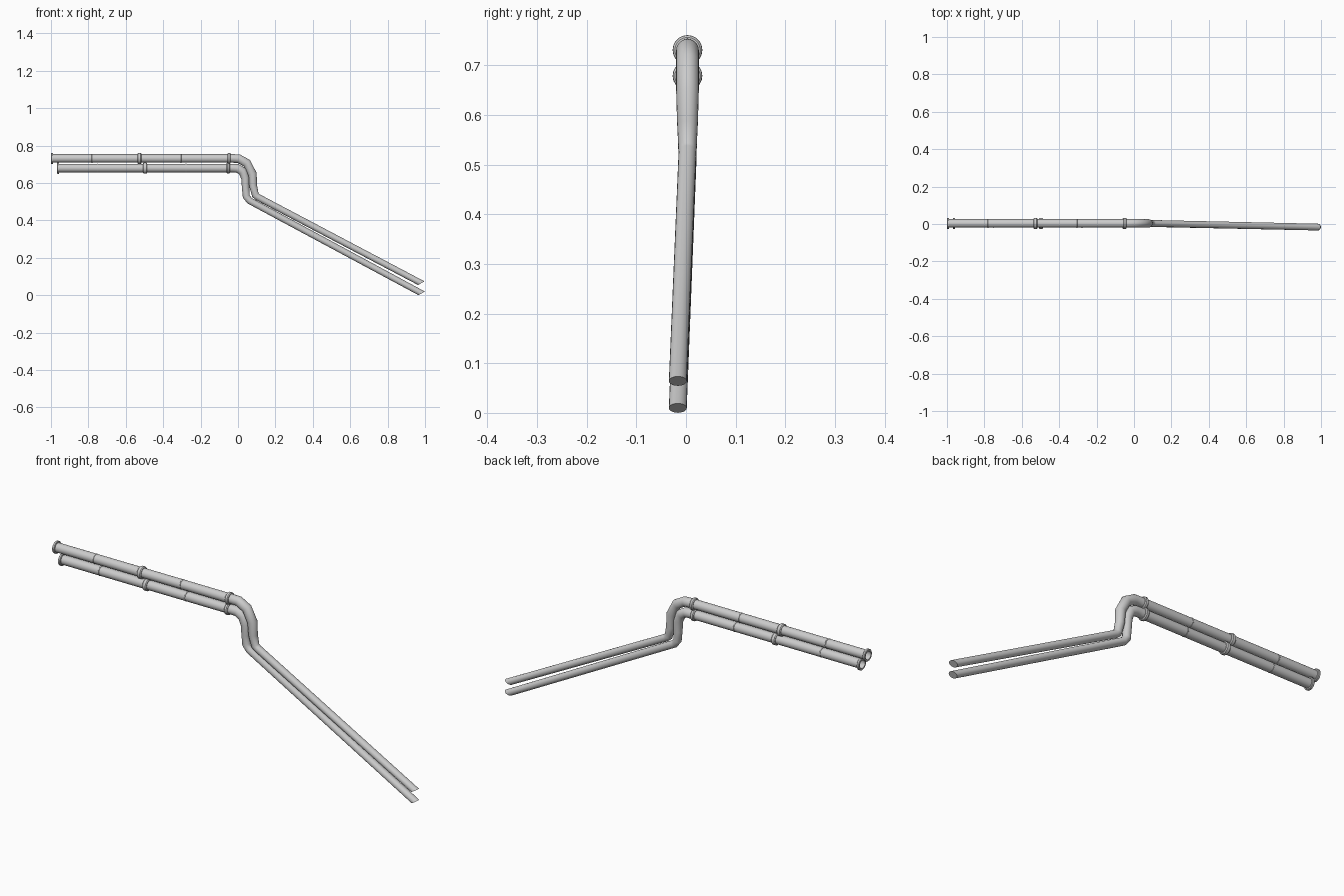
import bpy, bmesh, math
from mathutils import Vector

if "Cube" in bpy.data.objects:
    bpy.data.objects.remove(bpy.data.objects["Cube"])

SEG = 20
Y0, Y1 = 0.003, -0.0165   # straight run and far end offsets


def finish(bm, name, angle=40):
    bmesh.ops.recalc_face_normals(bm, faces=bm.faces)
    me = bpy.data.meshes.new(name)
    bm.to_mesh(me)
    bm.free()
    ob = bpy.data.objects.new(name, me)
    bpy.context.collection.objects.link(ob)
    bpy.ops.object.select_all(action='DESELECT')
    ob.select_set(True)
    bpy.context.view_layer.objects.active = ob
    bpy.ops.object.shade_smooth_by_angle(angle=math.radians(angle))
    return ob


def skin(bm, rings, closed=False):
    pairs = list(zip(rings, rings[1:]))
    if closed:
        pairs.append((rings[-1], rings[0]))
    for a, b in pairs:
        for i in range(SEG):
            j = (i + 1) % SEG
            bm.faces.new((a[i], a[j], b[j], b[i]))


def ring(bm, centre, side, r):
    # ellipse: "side" is the in-plane radius in xz, r the radius along y
    out = []
    for i in range(SEG):
        t = 2 * math.pi * i / SEG
        out.append(bm.verts.new(centre + side * math.cos(t) + Vector((0, r * math.sin(t), 0))))
    return out


def pipe(name, path):
    """Sweep with mitred joints; path entries are (x, y, z, radius)."""
    bm = bmesh.new()
    pts = [Vector(p[:3]) for p in path]
    rings = []
    for i, p in enumerate(pts):
        r = path[i][3]
        if i == len(pts) - 1:
            side = Vector((0.0175, 0, 0.0095))    # slanted end cut
        else:
            d1 = (pts[i + 1] - p).normalized()
            d0 = (p - pts[i - 1]).normalized() if i else d1
            t = (d0 + d1).normalized()
            side = Vector((-t.z, 0, t.x)).normalized() * (r / max(t.dot(d1), 0.5))
        rings.append(ring(bm, p, side, r))
    skin(bm, rings)
    bm.faces.new(rings[-1])
    return finish(bm, name)


def collar(name, x, z, w, r, inner=0.021, bevel=0.004):
    """Lathed ring around the straight run."""
    bm = bmesh.new()
    h = w / 2
    b = min(bevel, h * 0.6)
    prof = [(-h, inner), (-h, r - b), (-h + b, r), (h - b, r), (h, r - b), (h, inner)]
    rings = [ring(bm, Vector((x + dx, Y0, z)), Vector((0, 0, rr)), rr) for dx, rr in prof]
    skin(bm, rings, closed=True)
    return finish(bm, name, 30)


R = 0.0228
pipe("upper_pipe", [
    (-0.998, Y0, 0.731, R), (-0.03, Y0, 0.731, R), (0.003, Y0, 0.730, R),
    (0.047, Y0, 0.706, R), (0.077, Y0, 0.648, R), (0.081, Y0, 0.585, 0.021),
    (0.093, Y0, 0.535, 0.0185), (0.106, Y0, 0.524, 0.018), (0.980, Y1, 0.064, 0.018)])
pipe("lower_pipe", [
    (-0.968, Y0, 0.679, R), (-0.03, Y0, 0.679, R), (-0.003, Y0, 0.678, R),
    (0.025, Y0, 0.662, R), (0.039, Y0, 0.625, 0.0215), (0.041, Y0, 0.575, 0.02),
    (0.044, Y0, 0.528, 0.0185), (0.062, Y0, 0.505, 0.018), (0.982, Y1, 0.0097, 0.018)])

# flanges, joint collars and thin seams on both straight runs
for tag, z, end, joint, last, seams in (
        ("upper", 0.731, -0.994, -0.527, -0.048, (-0.78, -0.305)),
        ("lower", 0.679, -0.962, -0.497, -0.052, (-0.75, -0.278))):
    collar(tag + "_end_flange", end, z, 0.012, 0.03, 0.0205, 0.002)
    collar(tag + "_joint_collar", joint, z, 0.022, 0.0295)
    collar(tag + "_bend_collar", last, z, 0.018, 0.0295)
    for i, x in enumerate(seams):
        collar(f"{tag}_seam_{i + 1}", x, z, 0.005, 0.024, bevel=0.001)
